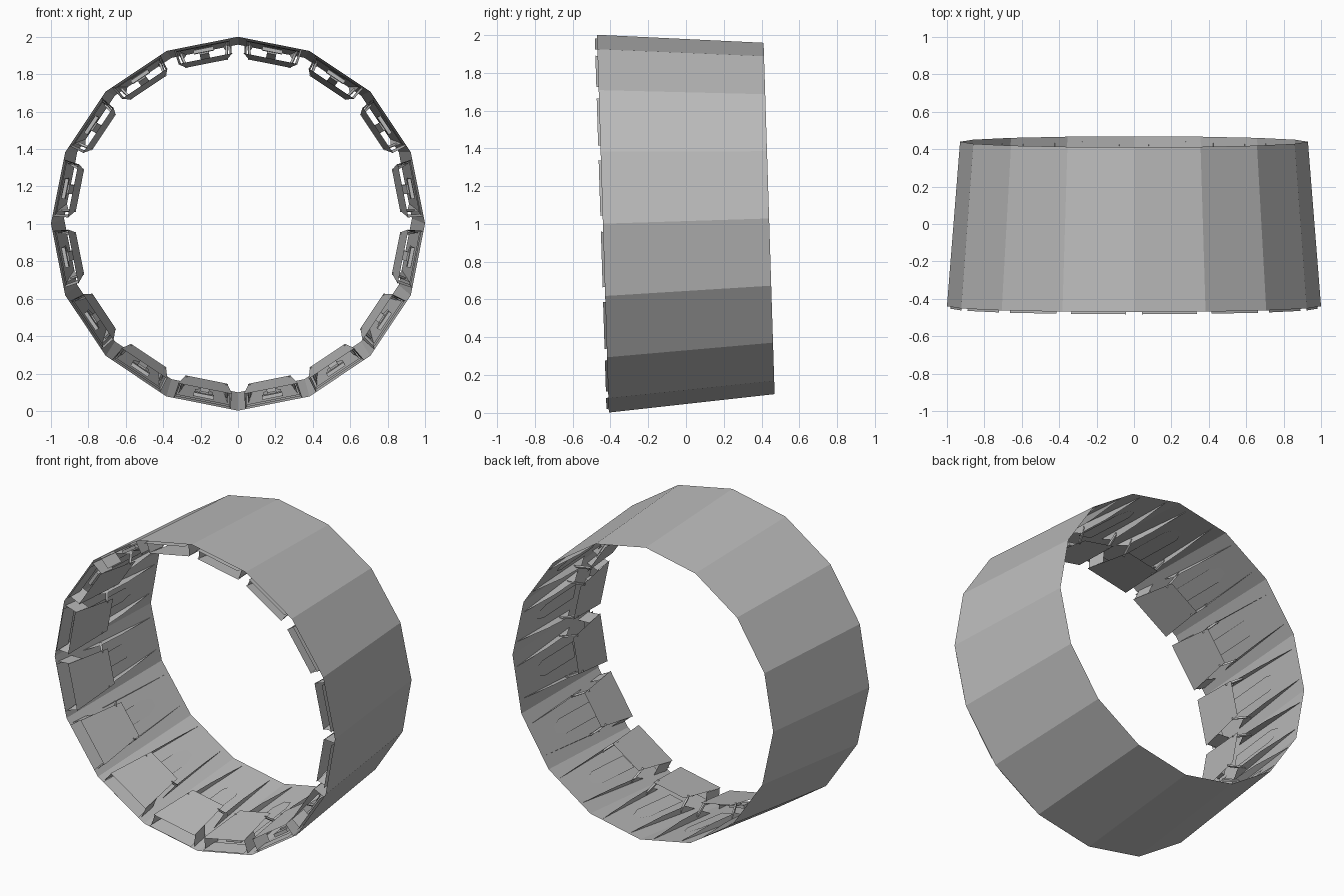
import bpy, math
from mathutils import Vector, Matrix

if "Cube" in bpy.data.objects:
    bpy.data.objects.remove(bpy.data.objects["Cube"])

N = 16
HALF = 0.44
COS = math.cos(math.pi / N)
TILT = Matrix.Translation((0, 0, 1.015)) @ Matrix.Rotation(math.radians(1.8), 4, 'X')

grey = bpy.data.materials.new("plain_grey")
grey.diffuse_color = (0.5, 0.5, 0.5, 1)
grey.use_nodes = True
grey.node_tree.nodes["Principled BSDF"].inputs["Base Color"].default_value = grey.diffuse_color


def shell_r(y):
    # facet distance from the axis at depth y
    return COS * (1.0 + (0.93 - 1.0) * (y + HALF) / (2 * HALF))


def make(name, verts, faces):
    me = bpy.data.meshes.new(name)
    me.from_pydata([TILT @ Vector(v) for v in verts], [], faces)
    me.materials.append(grey)
    me.update()
    ob = bpy.data.objects.new(name, me)
    bpy.context.collection.objects.link(ob)
    return ob


def per_facet(name, pts, faces):
    """Repeat a part on all facets; pts are (across, depth, height above shell)."""
    verts, out = [], []
    for i in range(N):
        a = (i + 0.5) * 2 * math.pi / N
        s, c = math.sin(a), math.cos(a)
        base = len(verts)
        for u, y, h in pts:
            r = shell_r(y) - h
            verts.append((r * s + u * c, y, r * c - u * s))
        out += [tuple(base + k for k in f) for f in faces]
    return make(name, verts, out)


def box(p, q, w, t):
    """Bar from p to q, width w across and thickness t in height."""
    pts = []
    for u, y, h in (p, q):
        pts += [(u - w, y, h - t), (u + w, y, h - t), (u + w, y, h + t), (u - w, y, h + t)]
    return pts


BOX = [(0, 1, 2, 3), (7, 6, 5, 4), (0, 4, 5, 1), (1, 5, 6, 2), (2, 6, 7, 3), (3, 7, 4, 0)]

# Sixteen-sided tapered shell
sv = []
for y, r in ((-HALF, 1.0), (HALF, 0.93)):
    for i in range(N):
        a = i * 2 * math.pi / N
        sv.append((r * math.sin(a), y, r * math.cos(a)))
make("outer_shell", sv, [(i, (i + 1) % N, N + (i + 1) % N, N + i) for i in range(N)])

# Raised trapezoid flap over the front part of each facet
per_facet("inner_flap", [(-0.148, -0.43, 0.08), (0.148, -0.43, 0.08),
                         (0.112, -0.09, 0.092), (-0.112, -0.09, 0.092)], [(0, 1, 2, 3)])

# Low strip that peeks past the front rim
per_facet("front_lip", [(-0.15, -0.452, 0.012), (0.15, -0.452, 0.012),
                        (0.14, -0.34, 0.012), (-0.14, -0.34, 0.012)], [(0, 1, 2, 3)])

# Flat tongue with a chamfered rear end
per_facet("tongue", [(-0.048, -0.2, 0.008), (0.048, -0.2, 0.008), (0.048, 0.14, 0.006),
                     (0.022, 0.22, 0.004), (-0.022, 0.22, 0.004), (-0.048, 0.14, 0.006)],
          [(0, 1, 2, 3, 4, 5)])

# Side parts, mirrored about the facet centre
for side, s in (("left", -1), ("right", 1)):
    # Long tapered fin
    per_facet("fin_" + side, [(s * 0.135, -0.2, 0.0), (s * 0.128, -0.1, 0.045), (s * 0.115, 0.12, 0.035),
                              (s * 0.1, 0.42, 0.0)], [(0, 1, 2, 3)])
    # Front bracket and short strut joining flap to fin
    per_facet("bracket_" + side, [(s * 0.155, -0.42, 0.0), (s * 0.145, -0.42, 0.08),
                                  (s * 0.132, -0.3, 0.08), (s * 0.145, -0.3, 0.0)], [(0, 1, 2, 3)])
    per_facet("strut_" + side, box((s * 0.11, -0.14, 0.088), (s * 0.125, -0.06, 0.02), 0.006, 0.008), BOX)

# Central actuator block and rod under the flap
per_facet("actuator_block", box((0, -0.34, 0.03), (0, -0.28, 0.03), 0.055, 0.01), BOX)
per_facet("actuator_rod", box((0, -0.3, 0.04), (0, -0.14, 0.08), 0.025, 0.008), BOX)
